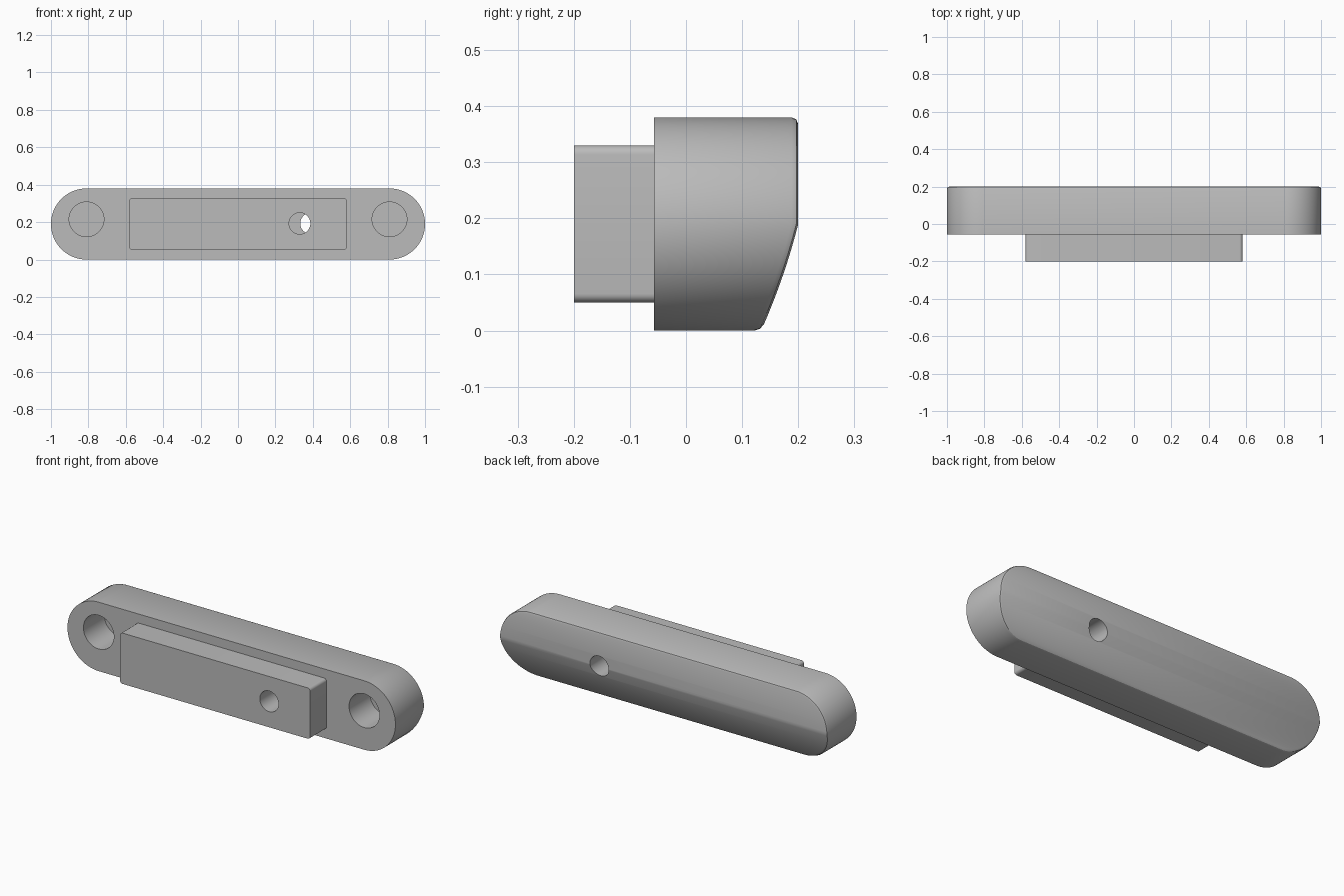
import bpy, bmesh, math

if "Cube" in bpy.data.objects:
    bpy.data.objects.remove(bpy.data.objects["Cube"], do_unlink=True)

HALF, RAD, FRONT, BACK = 1.0, 0.19, -0.057, 0.2
STEPS = 48

grey = bpy.data.materials.new("plain grey")
grey.use_nodes = True
grey.diffuse_color = (0.5, 0.5, 0.5, 1)
grey.node_tree.nodes["Principled BSDF"].inputs["Base Color"].default_value = (0.5, 0.5, 0.5, 1)


def finish(bm, name):
    bmesh.ops.recalc_face_normals(bm, faces=bm.faces)
    mesh = bpy.data.meshes.new(name)
    bm.to_mesh(mesh)
    bm.free()
    obj = bpy.data.objects.new(name, mesh)
    mesh.materials.append(grey)
    bpy.context.collection.objects.link(obj)
    return obj


def rear(z):
    """Depth of the back face: flat above mid height, curving forward below."""
    t = max(0, (RAD - z) / RAD)
    return BACK - 0.048 * t - 0.018 * t * t


def make_body():
    bm = bmesh.new()
    # each ring is a right-hand and a left-hand half circle, bottom to top
    rings = []
    for radius, setback in ((RAD, None), (RAD, 0.012), (RAD - 0.0035, 0.0035), (RAD - 0.012, 0)):
        sides = []
        for side in (1, -1):
            verts = []
            for i in range(STEPS + 1):
                a = math.pi * (i / STEPS - 0.5)
                z = RAD + radius * math.sin(a)
                y = FRONT if setback is None else rear(z) - setback
                verts.append(bm.verts.new((side * (HALF - RAD + radius * math.cos(a)), y, z)))
            sides.append(verts)
        rings.append(sides[0] + sides[1][::-1])
    count = len(rings[0])
    for near, far in zip(rings, rings[1:]):
        for i in range(count):
            j = (i + 1) % count
            bm.faces.new((near[i], near[j], far[j], far[i]))
    bm.faces.new(rings[0])
    # curved back made of strips running the full length
    last = rings[-1]
    for i in range(STEPS):
        bm.faces.new((last[i], last[i + 1], last[count - 2 - i], last[count - 1 - i]))
    return finish(bm, "body")


def make_tenon(half_x, z0, z1, y0, y1, r):
    bm = bmesh.new()
    ring = []
    for corner, (sx, sz) in enumerate(((1, 1), (-1, 1), (-1, -1), (1, -1))):
        for k in range(7):
            a = math.pi / 2 * (corner + k / 6)
            x = sx * (half_x - r) + r * math.cos(a)
            z = (z1 - r if sz > 0 else z0 + r) + r * math.sin(a)
            ring.append(bm.verts.new((x, y0, z)))
    face = bm.faces.new(ring)
    moved = bmesh.ops.extrude_face_region(bm, geom=[face])["geom"]
    bmesh.ops.translate(bm, vec=(0, y1 - y0, 0),
                        verts=[v for v in moved if isinstance(v, bmesh.types.BMVert)])
    return finish(bm, "raised_block")


def drill(target, x, z, r, y0, y1):
    """Bore a round hole along y."""
    bpy.ops.mesh.primitive_cylinder_add(vertices=48, radius=r, depth=y1 - y0,
                                        location=(x, (y0 + y1) / 2, z),
                                        rotation=(math.pi / 2, 0, 0))
    cutter = bpy.context.object
    cutter.name = "hole_cutter"
    cutter.hide_render = True
    cutter.data.materials.append(grey)
    mod = target.modifiers.new("hole", 'BOOLEAN')
    mod.operation, mod.solver, mod.object = 'DIFFERENCE', 'EXACT', cutter
    bpy.context.view_layer.objects.active = target
    bpy.ops.object.modifier_apply(modifier=mod.name)
    bpy.data.objects.remove(cutter, do_unlink=True)


body = make_body()
block = make_tenon(0.58, 0.05, 0.33, -0.2, FRONT, 0.016)

# blind sockets at both ends
for side in (1, -1):
    drill(body, side * 0.81, 0.215, 0.093, FRONT - 0.1, 0.125)

# offset passage through block and body
drill(block, 0.33, 0.193, 0.057, -0.3, 0.1)
drill(body, 0.39, 0.193, 0.057, -0.3, 0.4)

for obj in (body, block):
    bpy.ops.object.select_all(action='DESELECT')
    obj.select_set(True)
    bpy.context.view_layer.objects.active = obj
    bpy.ops.object.shade_smooth_by_angle(angle=math.radians(30))
